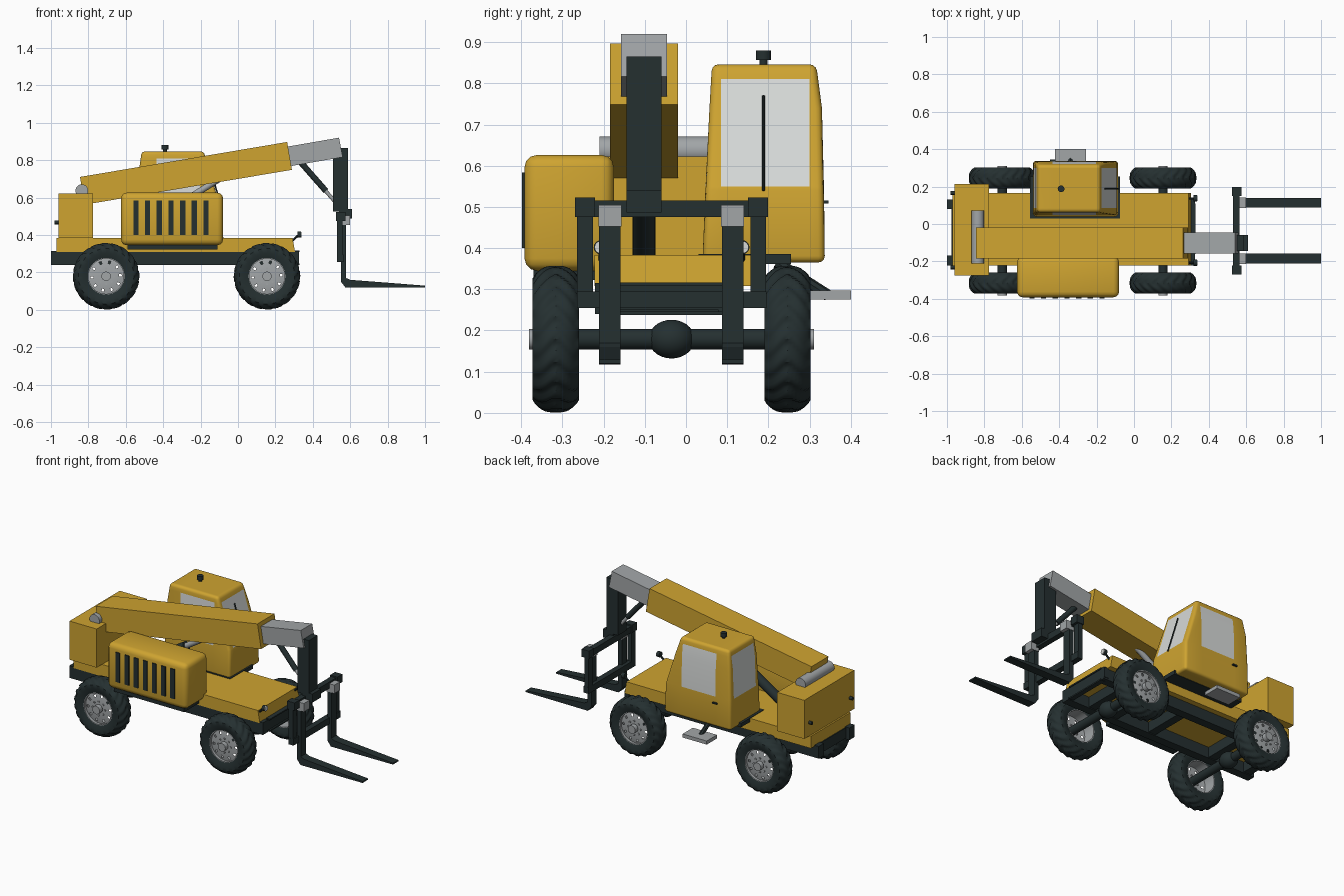
import bpy, bmesh, math
from mathutils import Vector, Matrix

cube = bpy.data.objects.get("Cube")
if cube:
    bpy.data.objects.remove(cube, do_unlink=True)


def material(name, rgb, rough=0.6):
    m = bpy.data.materials.new(name)
    m.use_nodes = True
    m.diffuse_color = (*rgb, 1)
    node = m.node_tree.nodes["Principled BSDF"]
    node.inputs["Base Color"].default_value = (*rgb, 1)
    node.inputs["Roughness"].default_value = rough
    return m


YELLOW = material("yellow paint", (0.62, 0.37, 0.03))
DARK = material("dark steel", (0.018, 0.029, 0.03))
SILVER = material("silver metal", (0.36, 0.38, 0.39))
GLASS = material("pale glass", (0.68, 0.7, 0.69))


def finish(name, bm, mats, smooth=False):
    bmesh.ops.recalc_face_normals(bm, faces=bm.faces)
    mesh = bpy.data.meshes.new(name)
    bm.to_mesh(mesh)
    bm.free()
    for m in mats:
        mesh.materials.append(m)
    ob = bpy.data.objects.new(name, mesh)
    bpy.context.collection.objects.link(ob)
    if smooth:
        bpy.ops.object.select_all(action='DESELECT')
        ob.select_set(True)
        bpy.context.view_layer.objects.active = ob
        bpy.ops.object.shade_smooth_by_angle(angle=math.radians(35))
    return ob


def bevel_all(bm, width, segments=3):
    bmesh.ops.bevel(bm, geom=bm.edges[:], offset=width, segments=segments,
                    profile=0.5, affect='EDGES')


def box(name, x, y, z, mat, bevel=0):
    bm = bmesh.new()
    size = [b - a for a, b in (x, y, z)]
    mid = [(a + b) / 2 for a, b in (x, y, z)]
    bmesh.ops.create_cube(bm, size=1, matrix=Matrix.Translation(mid) @ Matrix.Diagonal((*size, 1)))
    if bevel:
        bevel_all(bm, bevel)
    return finish(name, bm, [mat], bevel > 0)


def rod(name, p, q, r, mat, sides=20):
    p, q = Vector(p), Vector(q)
    d = q - p
    turn = d.to_track_quat('Z', 'Y').to_matrix().to_4x4()
    bm = bmesh.new()
    bmesh.ops.create_cone(bm, cap_ends=True, segments=sides, radius1=r, radius2=r,
                          depth=d.length, matrix=Matrix.Translation((p + q) / 2) @ turn)
    return finish(name, bm, [mat], True)


def prism(name, outline, y, mat):
    """Extrude an outline in x and z along y."""
    bm = bmesh.new()
    face = bm.faces.new([bm.verts.new((a, y[0], b)) for a, b in outline])
    out = bmesh.ops.extrude_face_region(bm, geom=[face])
    moved = [v for v in out["geom"] if isinstance(v, bmesh.types.BMVert)]
    bmesh.ops.translate(bm, verts=moved, vec=(0, y[1] - y[0], 0))
    return finish(name, bm, [mat])


def lathe(name, profile, centre, mat, segs, groove=None, closed=False, hole_row=None):
    """Spin (radius, offset) points about the y axis."""
    bm = bmesh.new()
    rings = []
    for i in range(segs):
        a = 2 * math.pi * i / segs
        ring = []
        for r, o in profile:
            rr = r - (groove(i / segs, r, o) if groove else 0)
            ring.append(bm.verts.new((centre[0] + rr * math.cos(a), centre[1] + o,
                                      centre[2] + rr * math.sin(a))))
        rings.append(ring)
    n = len(profile)
    for i in range(segs):
        a, b = rings[i], rings[(i + 1) % segs]
        for k in range(n if closed else n - 1):
            if k == hole_row and i % 4 == 0:
                continue
            j = (k + 1) % n
            bm.faces.new((a[k], a[j], b[j], b[k]))
    return finish(name, bm, [mat], True)


# Wheels and axles
MID = -0.035
WHEEL_Z = 0.179


def tread(turn, r, o):
    if r < 0.15:
        return 0
    return 0.006 if (turn * 20 + abs(o) * 18) % 1 > 0.55 else 0


tread_rows = [(0.178 - 0.02 * abs(k / 6) ** 3, 0.05 * k / 6) for k in range(-6, 7)]
tyre = [(0.098, -0.046), (0.125, -0.056), (0.148, -0.056)] + tread_rows
tyre += [(0.148, 0.056), (0.125, 0.056), (0.098, 0.046)]

for end, wx in (("rear", -0.705), ("front", 0.155)):
    rod(end + "_axle", (wx, MID - 0.32, WHEEL_Z), (wx, MID + 0.32, WHEEL_Z), 0.025, DARK)
    bm = bmesh.new()
    bmesh.ops.create_uvsphere(bm, u_segments=24, v_segments=14, radius=1,
                              matrix=Matrix.Translation((wx, MID, WHEEL_Z))
                              @ Matrix.Diagonal((0.05, 0.056, 0.047, 1)))
    finish(end + "_differential", bm, [DARK], True)
    for side, s in (("right", -1), ("left", 1)):
        c = (wx, MID + s * 0.281, WHEEL_Z)
        tag = f"{end}_{side}_"
        lathe(tag + "tyre", tyre, c, DARK, 120, tread, closed=True)
        lathe(tag + "rim", [(0.1, -0.046), (0.094, -0.046), (0.094, s * 0.03 - 0.004),
                            (0.094, 0.046), (0.1, 0.046)], c, SILVER, 40)
        lathe(tag + "wheel_disc", [(0.094, s * 0.03), (0.084, s * 0.032), (0.069, s * 0.034),
                                   (0.045, s * 0.037), (0.02, s * 0.037)],
              c, SILVER, 40, hole_row=1)
        y0, y1 = c[1] + s * 0.03, c[1] + s * 0.065
        rod(tag + "hub", (wx, y0, WHEEL_Z), (wx, y1, WHEEL_Z), 0.025, SILVER)
        for k in range(8):
            a = math.pi * k / 4
            bx, bz = wx + 0.042 * math.cos(a), WHEEL_Z + 0.042 * math.sin(a)
            rod(tag + "bolt", (bx, y0, bz), (bx, c[1] + s * 0.043, bz), 0.006, SILVER, 6)

# Chassis frame
for side, y in (("right", -0.195), ("left", 0.105)):
    box(side + "_frame_rail", (-1, 0.325), (y - 0.026, y + 0.026), (0.24, 0.315), DARK)
for x in (-0.95, -0.7, -0.27, 0.0, 0.155):
    box("cross_member", (x - 0.025, x + 0.025), (-0.19, 0.1), (0.245, 0.31), DARK)
box("front_cross_member", (0.295, 0.325), (-0.2, 0.135), (0.25, 0.31), DARK)
for z in (0.238, 0.308):
    box("front_flange", (0.3, 0.33), (-0.16, 0.11), (z, z + 0.008), DARK)

# Yellow body
prism("deck", [(-0.97, 0.308), (0.305, 0.308), (0.292, 0.383), (-0.97, 0.383)],
      (-0.222, 0.165), YELLOW)
box("counterweight", (-0.96, -0.775), (-0.275, 0.215), (0.383, 0.622), YELLOW)
box("engine_cover", (-0.625, -0.08), (-0.392, -0.175), (0.345, 0.626), YELLOW, 0.03)
box("engine_tray", (-0.59, -0.11), (-0.37, -0.19), (0.322, 0.35), DARK)
for k in range(7):
    x = -0.546 + k * 0.0625
    box("vent_slot", (x - 0.014, x + 0.014), (-0.398, -0.385), (0.4, 0.583), DARK)

# Cab with windows cut into the shell
bm = bmesh.new()
levels = [(0.365, -0.54, -0.085, 0.04, 0.337), (0.54, -0.538, -0.09, 0.047, 0.335),
          (0.74, -0.53, -0.152, 0.057, 0.33), (0.846, -0.515, -0.183, 0.063, 0.316)]
rings = [[bm.verts.new(p) for p in ((x0, y0, z), (x1, y0, z), (x1, y1, z), (x0, y1, z))]
         for z, x0, x1, y0, y1 in levels]
bm.faces.new(rings[0])
bm.faces.new(rings[-1])
for low, high in zip(rings, rings[1:]):
    for k in range(4):
        j = (k + 1) % 4
        bm.faces.new((low[k], low[j], high[j], high[k]))
bmesh.ops.recalc_face_normals(bm, faces=bm.faces)
sharp = [e for e in bm.edges if e.calc_face_angle(0) > 0.5]
bmesh.ops.bevel(bm, geom=sharp, offset=0.016, segments=3, profile=0.5, affect='EDGES')
cuts = [((0, 0, z), (0, 0, 1)) for z in (0.55, 0.81)]
cuts += [((x, 0, 0), (1, 0, 0)) for x in (-0.435, -0.203)]
cuts += [((0, y, 0), (0, 1, 0)) for y in (0.085, 0.3)]
for co, no in cuts:
    bmesh.ops.bisect_plane(bm, geom=bm.verts[:] + bm.edges[:] + bm.faces[:],
                           plane_co=co, plane_no=no)
bm.normal_update()
for f in bm.faces:
    c, n = f.calc_center_median(), f.normal
    if 0.55 < c.z < 0.81:
        side_pane = abs(n.y) > 0.8 and -0.435 < c.x < -0.203
        end_pane = abs(n.x) > 0.8 and 0.085 < c.y < 0.3
        f.material_index = int(side_pane or end_pane)
finish("cab", bm, [YELLOW, GLASS], True)
box("cab_base", (-0.555, -0.075), (0.03, 0.255), (0.362, 0.386), DARK)
rod("wiper", (-0.084, 0.188, 0.54), (-0.155, 0.188, 0.77), 0.004, DARK, 8)
box("door_handle", (-0.45, -0.42), (0.33, 0.346), (0.508, 0.516), DARK)
rod("beacon_stem", (-0.39, 0.188, 0.84), (-0.39, 0.188, 0.86), 0.01, DARK)
rod("beacon", (-0.39, 0.188, 0.857), (-0.39, 0.188, 0.88), 0.018, DARK)
box("step", (-0.422, -0.257), (0.3, 0.4), (0.275, 0.297), SILVER)
rod("step_bracket", (-0.34, 0.22, 0.365), (-0.34, 0.345, 0.285), 0.014, DARK, 8)

# Telescopic boom
rod("boom_pivot", (-0.835, -0.21, 0.637), (-0.835, 0.073, 0.637), 0.034, SILVER, 28)
prism("boom", [(-0.845, 0.71), (-0.82, 0.562), (0.288, 0.748), (0.263, 0.897)],
      (-0.185, -0.019), YELLOW)
prism("boom_extension", [(0.2, 0.861), (0.218, 0.757), (0.56, 0.816), (0.54, 0.92)],
      (-0.158, -0.046), SILVER)
rod("lift_cylinder", (-0.6, -0.102, 0.385), (-0.28, -0.102, 0.585), 0.028, DARK)
rod("lift_rod", (-0.3, -0.102, 0.573), (-0.1, -0.102, 0.7), 0.017, SILVER)
rod("tilt_cylinder", (0.325, -0.102, 0.8), (0.47, -0.102, 0.635), 0.016, DARK)
rod("tilt_rod", (0.46, -0.102, 0.645), (0.53, -0.102, 0.565), 0.01, SILVER)

# Mast, carriage and forks
box("mast", (0.508, 0.587), (-0.145, -0.06), (0.525, 0.865), DARK)
box("mast_foot", (0.54, 0.61), (-0.145, -0.06), (0.487, 0.54), DARK)
for z in (0.475, 0.255):
    box("carriage_bar", (0.53, 0.565), (-0.265, 0.195), (z, z + 0.04), DARK)
for y in (-0.245, 0.175):
    box("carriage_post", (0.53, 0.56), (y - 0.019, y + 0.019), (0.255, 0.52), DARK)
    box("post_cap", (0.525, 0.575), (y - 0.024, y + 0.024), (0.475, 0.523), DARK)
for y in (-0.185, 0.113):
    prism("fork", [(0.55, 0.455), (0.55, 0.15), (0.575, 0.118), (1, 0.12),
                   (1, 0.129), (0.6, 0.16), (0.578, 0.17), (0.578, 0.455)],
          (y - 0.026, y + 0.026), DARK)
    box("fork_hook", (0.545, 0.6), (y - 0.028, y + 0.028), (0.453, 0.505), SILVER)

# Lamps
for y in (-0.207, 0.137):
    rod("headlamp_stalk", (0.285, y, 0.365), (0.325, y, 0.4), 0.006, DARK, 8)
    rod("headlamp", (0.318, y, 0.402), (0.336, y, 0.402), 0.017, DARK)
    rod("headlamp_lens", (0.336, y, 0.402), (0.34, y, 0.402), 0.015, GLASS)
for y in (-0.232, 0.166):
    rod("tail_lamp", (-0.98, y, 0.467), (-0.955, y, 0.467), 0.01, DARK, 12)
